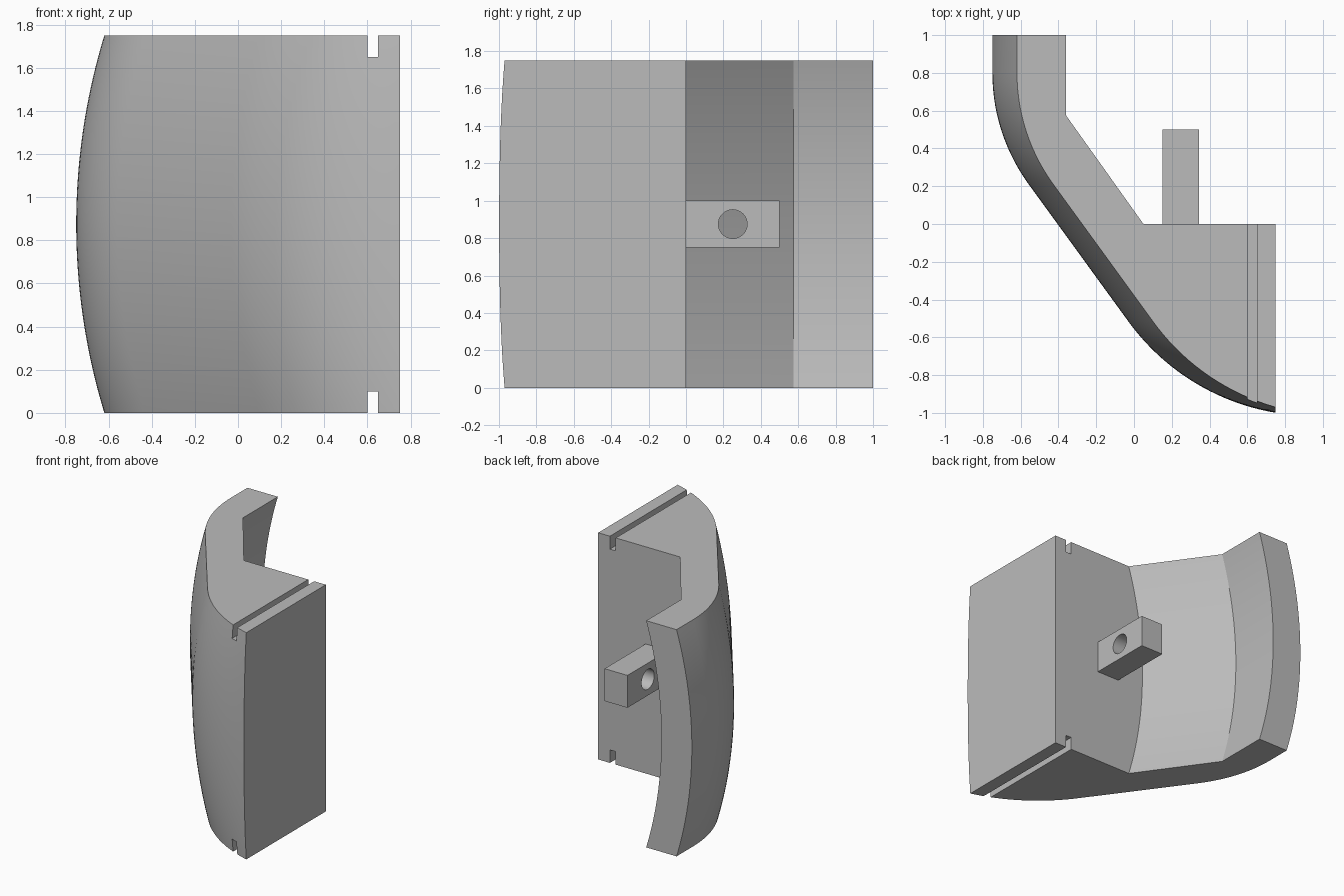
import bpy, bmesh, math

cube = bpy.data.objects.get("Cube")
if cube:
    bpy.data.objects.remove(cube, do_unlink=True)

HEIGHT = 1.75
BOW = 3.0       # radius of the vertical bulge
SIDE = 0.75     # flat side plane
RINGS = 48

grey = bpy.data.materials.new("plain grey")
grey.use_nodes = True
colour = (0.5, 0.5, 0.5, 1)
grey.diffuse_color = colour
grey.node_tree.nodes["Principled BSDF"].inputs["Base Color"].default_value = colour


def make_object(name, bm):
    bmesh.ops.recalc_face_normals(bm, faces=bm.faces[:])
    mesh = bpy.data.meshes.new(name)
    bm.to_mesh(mesh)
    bm.free()
    mesh.materials.append(grey)
    obj = bpy.data.objects.new(name, mesh)
    bpy.context.collection.objects.link(obj)
    return obj


def box(name, low, high):
    bm = bmesh.new()
    bmesh.ops.create_cube(bm, size=1)
    for v in bm.verts:
        v.co = [a + (c + 0.5) * (b - a) for a, b, c in zip(low, high, v.co)]
    return make_object(name, bm)


def select_only(obj):
    bpy.ops.object.select_all(action='DESELECT')
    obj.select_set(True)
    bpy.context.view_layer.objects.active = obj


def cut(obj, cutter):
    cutter.hide_render = True
    select_only(obj)
    mod = obj.modifiers.new("cut", 'BOOLEAN')
    mod.operation = 'DIFFERENCE'
    mod.solver = 'EXACT'
    mod.object = cutter
    bpy.ops.object.modifier_apply(modifier=mod.name)
    bpy.data.objects.remove(cutter, do_unlink=True)


def arc(cx, cy, r, start, end, n):
    angles = [math.radians(start + (end - start) * i / n) for i in range(n + 1)]
    return [(cx + r * math.cos(a), cy + r * math.sin(a)) for a in angles]


# Plan profile at mid height: outer curve, then the stepped inner face
sag = BOW - math.sqrt(BOW ** 2 - (HEIGHT / 2) ** 2)
profile = [(-SIDE, 1)]
profile += arc(0.25, 0.8, 1.0, 180, 215.7, 14)
profile += arc(0.95, 0.194, 1.21, 215.7, 270, 24)
profile += [(0.95, 0), (0.05 - sag, 0), (-0.36 - sag, 0.575), (-0.36 - sag, 1)]

# Body: the profile swept up a bowed path, trimmed flat at the side
bm = bmesh.new()
rings = []
for i in range(RINGS + 1):
    z = HEIGHT * i / RINGS
    shift = BOW - math.sqrt(BOW ** 2 - (z - HEIGHT / 2) ** 2)
    rings.append([bm.verts.new((x + shift, y, z)) for x, y in profile])
for low, high in zip(rings, rings[1:]):
    for j in range(len(profile)):
        k = (j + 1) % len(profile)
        bm.faces.new((low[j], low[k], high[k], high[j]))
bm.faces.new(rings[0])
bm.faces.new(rings[-1])
bmesh.ops.bisect_plane(bm, geom=bm.verts[:] + bm.edges[:] + bm.faces[:], dist=1e-5,
                       plane_co=(SIDE, 0, 0), plane_no=(1, 0, 0), clear_outer=True)
rim = [e for e in bm.edges if e.is_boundary]
bmesh.ops.contextual_create(bm, geom=rim)
body = make_object("curved_body", bm)

# Grooves along the top and bottom edges
for low, high in ((-0.1, 0.1), (HEIGHT - 0.1, HEIGHT + 0.1)):
    cut(body, box("groove_cutter", (0.6, -1.2, low), (0.65, 0.2, high)))

# Mounting lug with a cross hole
lug = box("mounting_lug", (0.15, 0, 0.75), (0.345, 0.5, 1.0))
bpy.ops.mesh.primitive_cylinder_add(vertices=48, radius=0.077, depth=0.6,
                                    location=(0.25, 0.25, HEIGHT / 2),
                                    rotation=(0, math.pi / 2, 0))
drill = bpy.context.object
drill.name = "hole_cutter"
drill.data.materials.append(grey)
cut(lug, drill)

for obj in (body, lug):
    select_only(obj)
    bpy.ops.object.shade_smooth_by_angle(angle=math.radians(25))
